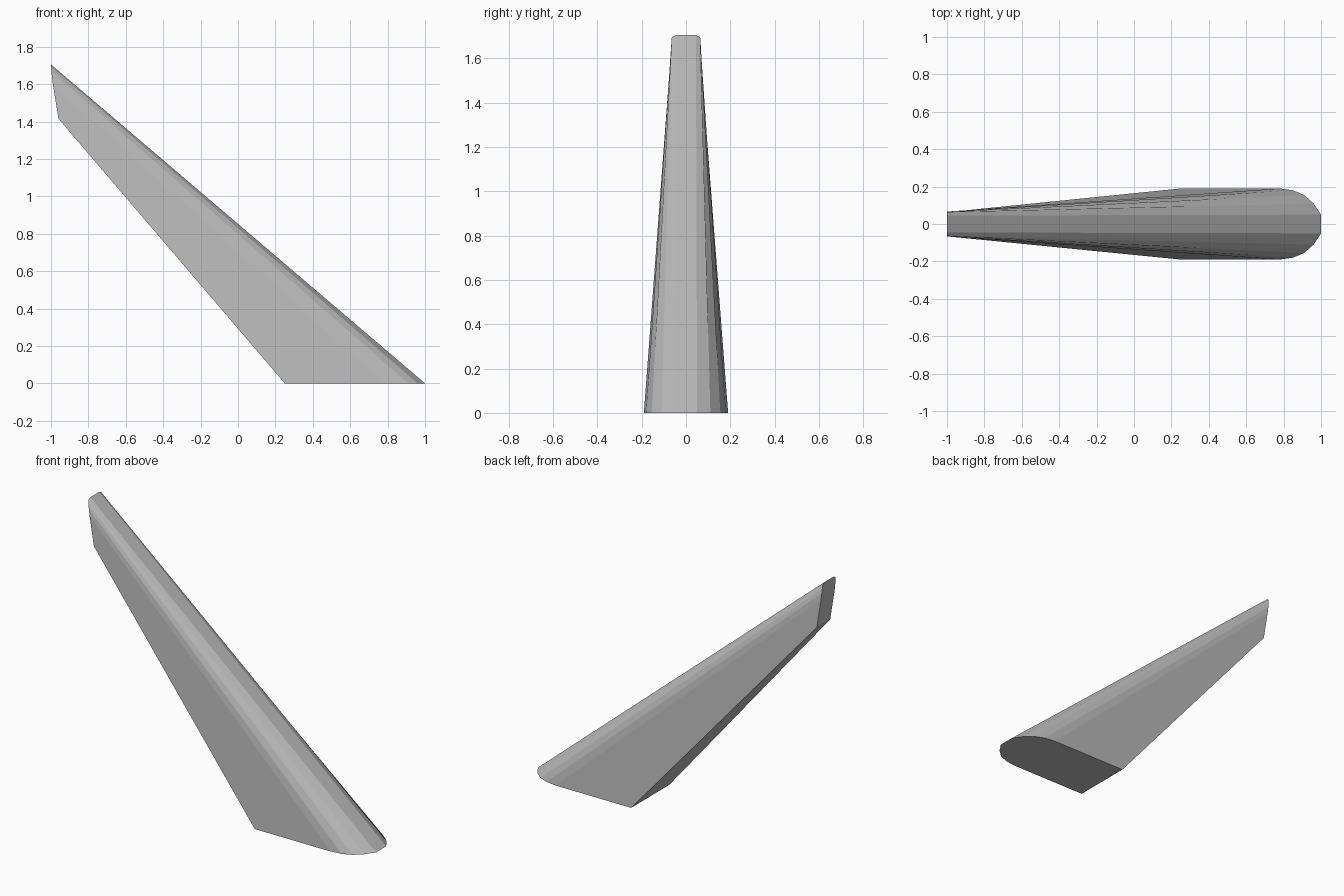
import bpy
import bmesh

cube = bpy.data.objects.get("Cube")
if cube:
    bpy.data.objects.remove(cube, do_unlink=True)

grey = bpy.data.materials.new("plain grey")
colour = (0.5, 0.5, 0.5, 1)
grey.use_nodes = True
grey.diffuse_color = colour
grey.node_tree.nodes["Principled BSDF"].inputs["Base Color"].default_value = colour

# Half outlines from the leading edge back to the trailing edge
root_half = [(1.0, 0.05, 0), (0.96, 0.11, 0), (0.91, 0.155, 0),
             (0.85, 0.18, 0), (0.78, 0.19, 0), (0.25, 0.19, 0)]
tip_half = [(-1.0, 0.045, 1.705), (-1.0, 0.064, 1.695), (-0.998, 0.066, 1.67),
            (-0.995, 0.067, 1.64), (-0.99, 0.067, 1.6), (-0.96, 0.067, 1.415)]


def outline(bm, half):
    """Mirror a half outline across y and return its ring of vertices."""
    mirrored = [(x, -y, z) for x, y, z in reversed(half)]
    return [bm.verts.new(p) for p in half + mirrored]


bm = bmesh.new()
root = outline(bm, root_half)
tip = outline(bm, tip_half)
count = len(root)

# Swept skin between root and tip
for i in range(count):
    j = (i + 1) % count
    bm.faces.new((root[i], root[j], tip[j], tip[i]))

# Flat root, and a gently curved tip cap made of strips
bm.faces.new(root)
for i in range(count // 2 - 1):
    bm.faces.new((tip[i], tip[i + 1], tip[-2 - i], tip[-1 - i]))

bmesh.ops.recalc_face_normals(bm, faces=bm.faces)
mesh = bpy.data.meshes.new("swept_fin")
bm.to_mesh(mesh)
bm.free()
mesh.materials.append(grey)
fin = bpy.data.objects.new("swept_fin", mesh)
bpy.context.collection.objects.link(fin)
